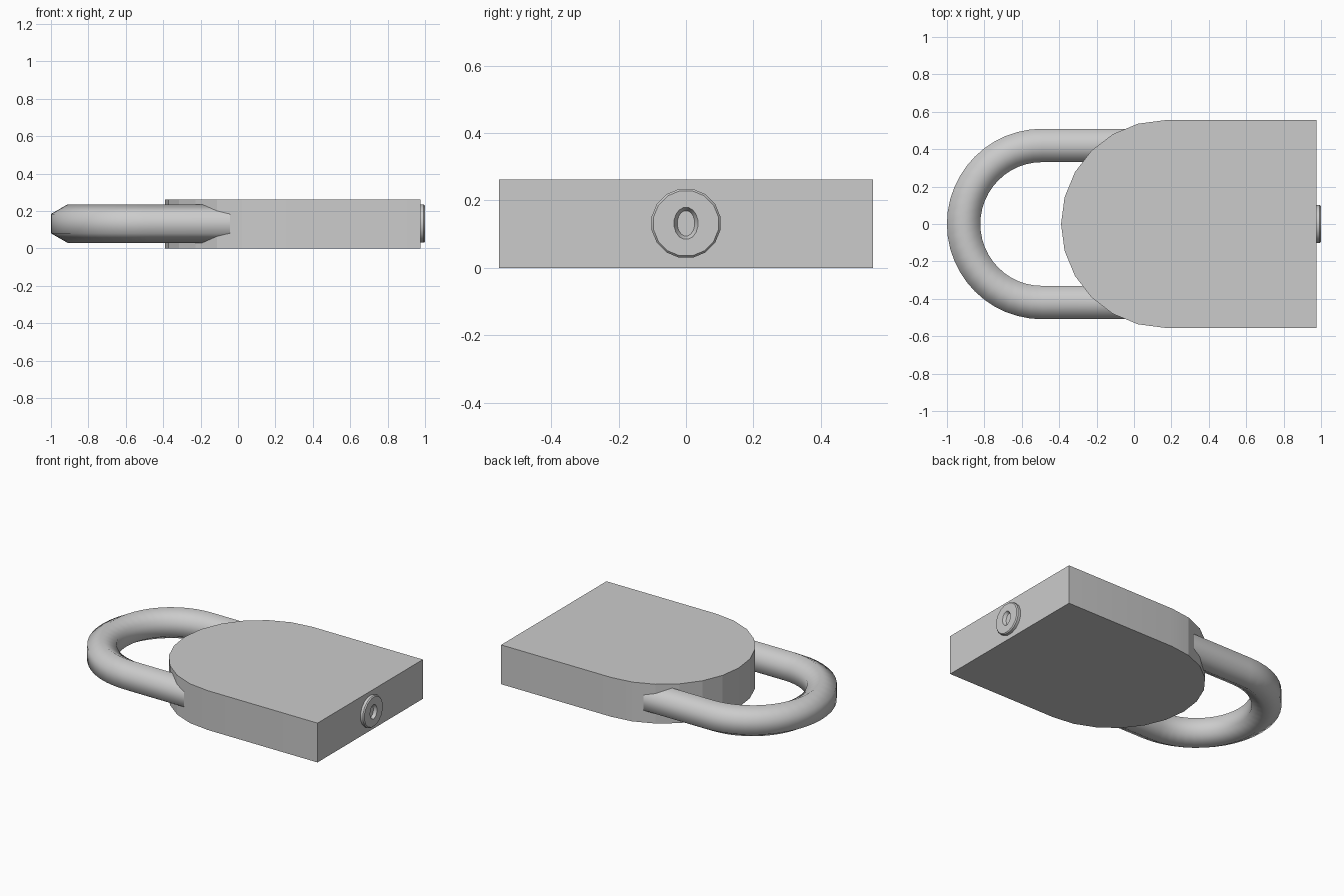
import bpy
from math import sin, cos, pi, radians

if "Cube" in bpy.data.objects:
    bpy.data.objects.remove(bpy.data.objects["Cube"])


def make(name, verts, faces, smooth=None):
    mesh = bpy.data.meshes.new(name)
    mesh.from_pydata(verts, [], faces)
    obj = bpy.data.objects.new(name, mesh)
    bpy.context.collection.objects.link(obj)
    if smooth:
        bpy.ops.object.select_all(action='DESELECT')
        obj.select_set(True)
        bpy.context.view_layer.objects.active = obj
        bpy.ops.object.mode_set(mode='EDIT')
        bpy.ops.mesh.select_all(action='SELECT')
        bpy.ops.mesh.normals_make_consistent(inside=False)
        bpy.ops.object.mode_set(mode='OBJECT')
        bpy.ops.object.shade_smooth_by_angle(angle=radians(smooth))
    return obj


def loft(name, rings, smooth):
    """Skin equal-sized rings of points and cap both ends."""
    n = len(rings[0])
    faces = [(r * n + i, r * n + (i + 1) % n, (r + 1) * n + (i + 1) % n, (r + 1) * n + i)
             for r in range(len(rings) - 1) for i in range(n)]
    last = (len(rings) - 1) * n
    faces += [tuple(reversed(range(n))), tuple(range(last, last + n))]
    return make(name, [p for ring in rings for p in ring], faces, smooth)


MID_Z = 0.132

# Body: straight sides with a half-round end, twelve flat facets
R, CX = 0.555, 0.165
outline = [(0.975, -R), (0.975, R)]
outline += [(CX - R * sin(pi * i / 12), R * cos(pi * i / 12)) for i in range(13)]
loft("lock_body", [[(x, y, z) for x, y in outline] for z in (0, 0.262)], 10)

# Shackle: hexagonal section swept along a U
BEND, BX, TUBE = 0.42, -0.491, 0.103


def section(x, y, ox, oy):
    return [(x + ox * TUBE * sin(a), y + oy * TUBE * sin(a), MID_Z + TUBE * cos(a))
            for a in (i * pi / 3 for i in range(6))]


rings = [section(0.0, BEND, 0, 1)]
for i in range(25):
    a = pi * i / 24
    rings.append(section(BX - BEND * sin(a), BEND * cos(a), -sin(a), cos(a)))
rings.append(section(0.0, -BEND, 0, -1))
loft("shackle", rings, 65)

# Key cylinder: thin disc with an oval recess
profile = [(0.97, 0.104, 0.104), (0.993, 0.104, 0.104), (1.0, 0.098, 0.098),
           (1.0, 0.036, 0.048), (0.98, 0.026, 0.038)]
loft("key_cylinder",
     [[(x, ry * cos(2 * pi * (i + 0.5) / 16), MID_Z + rz * sin(2 * pi * (i + 0.5) / 16))
       for i in range(16)] for x, ry, rz in profile], 40)
